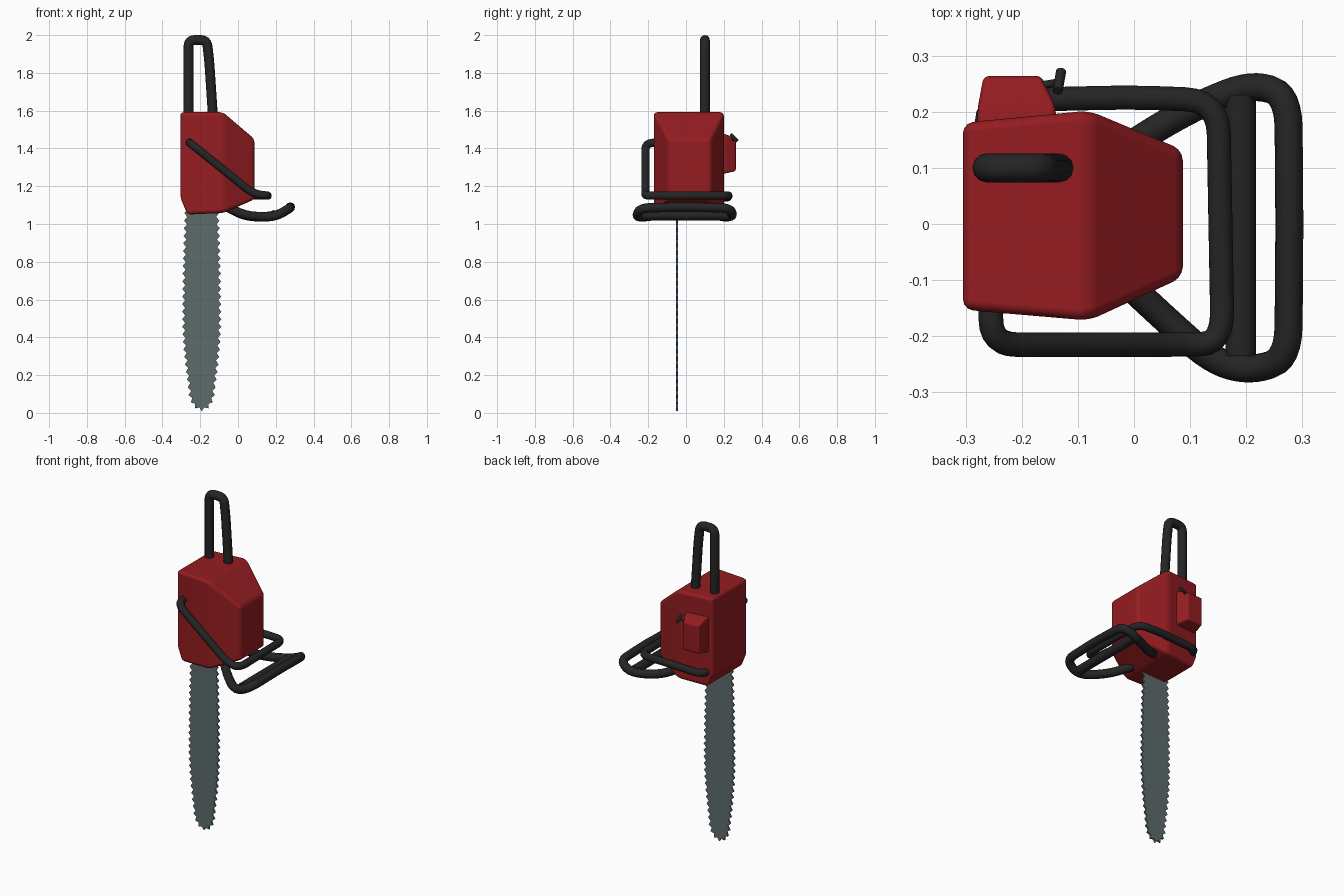
import bpy, bmesh, math
from mathutils import Vector

if "Cube" in bpy.data.objects:
    bpy.data.objects.remove(bpy.data.objects["Cube"])


def material(name, rgb):
    m = bpy.data.materials.new(name)
    m.diffuse_color = (*rgb, 1)
    m.use_nodes = True
    m.node_tree.nodes["Principled BSDF"].inputs["Base Color"].default_value = m.diffuse_color
    return m


RED = material("red_plastic", (0.30, 0.012, 0.015))
BLACK = material("black_rubber", (0.018, 0.018, 0.018))
STEEL = material("steel", (0.11, 0.15, 0.15))


def mesh_object(name, bm, mat, bevel=0.0):
    bmesh.ops.recalc_face_normals(bm, faces=bm.faces[:])
    me = bpy.data.meshes.new(name)
    bm.to_mesh(me)
    bm.free()
    ob = bpy.data.objects.new(name, me)
    bpy.context.collection.objects.link(ob)
    me.materials.append(mat)
    if bevel:
        mod = ob.modifiers.new("rounding", 'BEVEL')
        mod.width, mod.segments = bevel, 3
        mod.limit_method, mod.angle_limit = 'ANGLE', math.radians(18)
        for p in me.polygons:
            p.use_smooth = True
        mod.harden_normals = True
    return ob


def loft(name, rings, mat, bevel):
    """Skin matching rings of points and cap both ends."""
    bm = bmesh.new()
    vs = [[bm.verts.new(p) for p in r] for r in rings]
    n = len(vs[0])
    for a, b in zip(vs, vs[1:]):
        for i in range(n):
            j = (i + 1) % n
            bm.faces.new((a[i], a[j], b[j], b[i]))
    bm.faces.new(vs[0])
    bm.faces.new(vs[-1])
    return mesh_object(name, bm, mat, bevel)


def fillet(pts, r, steps=6):
    """Round the inner corners of a polyline."""
    pts = [Vector(p) for p in pts]
    out = [pts[0]]
    for a, b, c in zip(pts, pts[1:], pts[2:]):
        p = b + (a - b).normalized() * min(r, (a - b).length * 0.48)
        q = b + (c - b).normalized() * min(r, (c - b).length * 0.48)
        for i in range(steps + 1):
            t = i / steps
            out.append(p * (1 - t) ** 2 + b * 2 * t * (1 - t) + q * t * t)
    return out + [pts[-1]]


def tube(name, pts, radius, corner, mat=BLACK):
    cu = bpy.data.curves.new(name, 'CURVE')
    cu.dimensions = '3D'
    cu.bevel_depth, cu.bevel_resolution, cu.use_fill_caps = radius, 4, True
    path = fillet(pts, corner)
    sp = cu.splines.new('POLY')
    sp.points.add(len(path) - 1)
    for s, p in zip(sp.points, path):
        s.co = (*p, 1)
    cu.materials.append(mat)
    ob = bpy.data.objects.new(name, cu)
    bpy.context.collection.objects.link(ob)
    bpy.ops.object.select_all(action='DESELECT')
    ob.select_set(True)
    bpy.context.view_layer.objects.active = ob
    bpy.ops.object.convert(target='MESH')
    bpy.ops.object.shade_smooth_by_angle(angle=math.radians(50))
    return bpy.context.object


# Engine housing: rectangular sections along x (x, y0, y1, z0, z1)
sections = [(-0.305, -0.152, 0.180, 1.14, 1.592), (-0.268, -0.156, 0.184, 1.05, 1.592),
            (-0.08, -0.172, 0.202, 1.058, 1.592), (0.087, -0.095, 0.132, 1.13, 1.45)]
loft("engine_housing", [[(x, a, c), (x, b, c), (x, b, d), (x, a, d)]
                        for x, a, b, c, d in sections], RED, 0.018)

# Starter cover: tapered box on the back side (y, x0, x1, z0, z1)
cover = [(0.17, -0.28, -0.138, 1.265, 1.48), (0.21, -0.278, -0.14, 1.268, 1.475),
         (0.264, -0.268, -0.165, 1.28, 1.45)]
loft("starter_cover", [[(a, y, c), (b, y, c), (b, y, d), (a, y, d)]
                       for y, a, b, c, d in cover], RED, 0.01)

# Pull cord handle
tube("pull_cord", [(-0.18, 0.245, 1.44), (-0.13, 0.253, 1.457)], 0.007, 0)
tube("pull_grip", [(-0.136, 0.237, 1.475), (-0.13, 0.272, 1.438)], 0.009, 0)

# Rear handle loop
tube("rear_handle", [(-0.262, 0.1, 1.5), (-0.262, 0.1, 1.974), (-0.165, 0.1, 1.974),
                     (-0.152, 0.1, 1.86), (-0.128, 0.1, 1.5)], 0.026, 0.035)

# Wrap-around carrying handle
tube("wrap_handle", [(-0.255, -0.12, 1.43), (-0.255, -0.215, 1.43), (0.08, -0.215, 1.16),
                     (0.158, -0.213, 1.15), (0.15, 0.22, 1.15), (0.0, 0.226, 1.15),
                     (-0.262, 0.22, 1.14), (-0.262, 0.14, 1.14)], 0.022, 0.06)

# Hand guard with cross bar
tube("hand_guard", [(-0.05, -0.07, 1.085), (0.04, -0.155, 1.045), (0.14, -0.245, 1.036),
                    (0.21, -0.262, 1.045), (0.275, -0.24, 1.085), (0.277, 0.0, 1.09),
                    (0.275, 0.23, 1.085), (0.21, 0.25, 1.045), (0.12, 0.215, 1.036),
                    (0.03, 0.165, 1.045), (-0.05, 0.11, 1.085)], 0.025, 0.06)
tube("guard_cross_bar", [(0.19, -0.235, 1.046), (0.19, 0.23, 1.046)], 0.027, 0)

# Guide bar with toothed chain: walk the rounded outline, alternating tip and root
CX, YB, T = -0.192, -0.048, 0.005


def half_width(z):
    if z < 0.12:
        return 0.072 * math.sqrt(max(0, 1 - ((0.12 - z) / 0.11) ** 2))
    if z < 0.5:
        return 0.072 + 0.032 * math.sin((z - 0.12) / 0.38 * math.pi / 2)
    return 0.104 - 0.014 * ((z - 0.5) / 0.6) ** 2


fine = [(half_width(1.1 - i * 0.002), 1.1 - i * 0.002) for i in range(490)]
fine += [(0.072 * math.sin(a * math.pi / 80), 0.12 - 0.11 * math.cos(a * math.pi / 80))
         for a in range(39, -1, -1)]
fine = [Vector((x, z)) for x, z in fine if z > 0.12 or x < 0.072]
fine = fine[:491] if fine[490 - 1].y > 0.12 else [p for p in fine[:490]] 
fine = [p for p in fine if p.y >= 0.12] + [
    Vector((0.072 * math.sin(a * math.pi / 80), 0.12 - 0.11 * math.cos(a * math.pi / 80)))
    for a in range(39, -1, -1)]
length = [0.0]
for p, q in zip(fine, fine[1:]):
    length.append(length[-1] + (q - p).length)
count = 2 * round(length[-1] / 0.040)
outline, k = [], 0
for i in range(count + 1):
    while k < len(fine) - 1 and length[k] < length[-1] * i / count - 1e-6:
        k += 1
    p = fine[k]
    d = fine[min(k + 1, len(fine) - 1)] - fine[max(k - 1, 0)]
    nrm = Vector((-d.y, d.x)).normalized()
    outline.append(p - nrm * (0.0 if i % 2 == 0 else 0.016))
full = outline + [Vector((-p.x, p.y)) for p in reversed(outline[:-1])]
bm = bmesh.new()
face = bm.faces.new([bm.verts.new((CX + p.x, YB - T, p.y)) for p in full])
ext = bmesh.ops.extrude_face_region(bm, geom=[face])
bmesh.ops.translate(bm, vec=(0, 2 * T, 0),
                    verts=[v for v in ext["geom"] if isinstance(v, bmesh.types.BMVert)])
mesh_object("toothed_blade", bm, STEEL)
